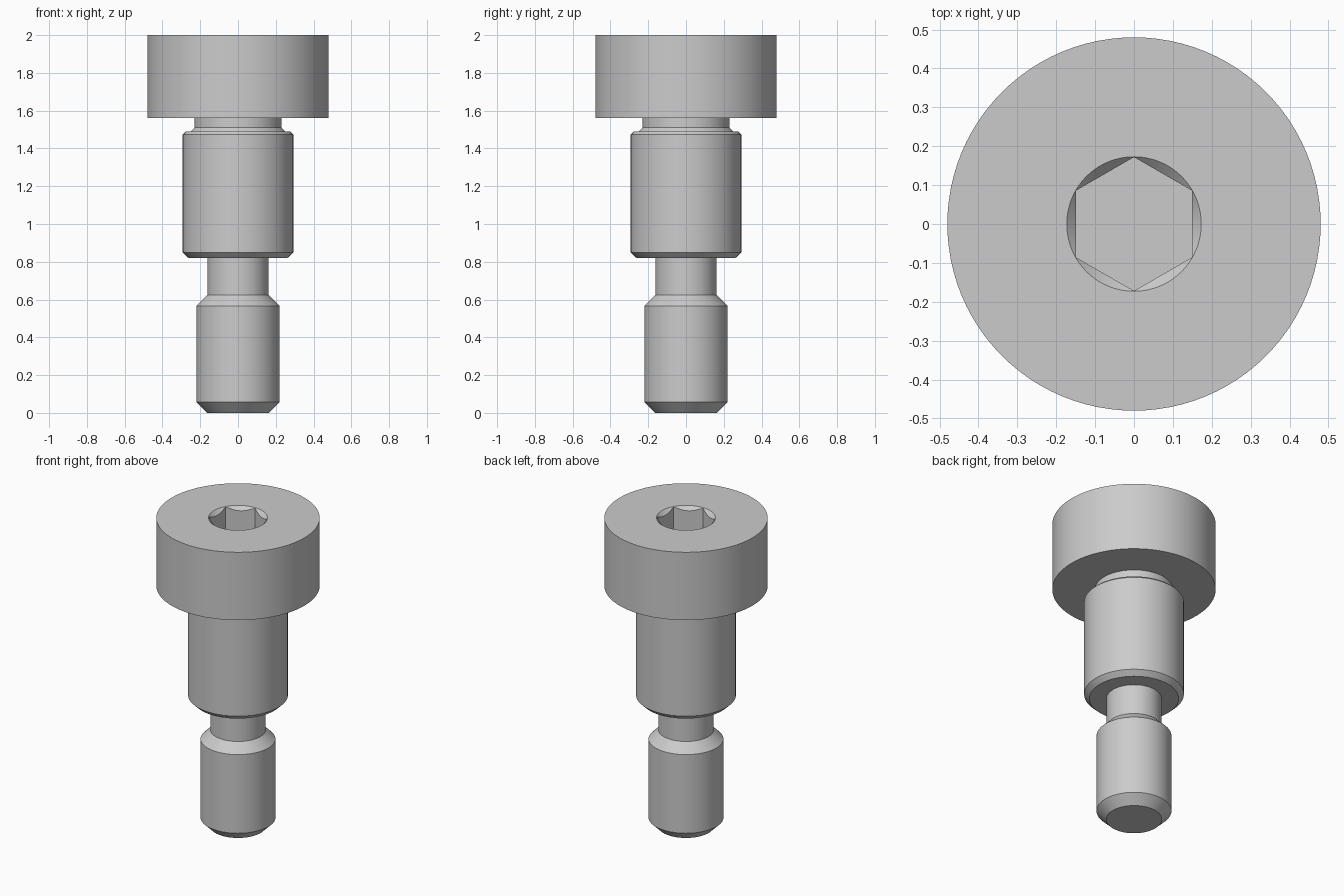
import bpy, bmesh, math

if "Cube" in bpy.data.objects:
    bpy.data.objects.remove(bpy.data.objects["Cube"], do_unlink=True)

steel = bpy.data.materials.new("plain_steel")
steel.use_nodes = True
grey = (0.6, 0.6, 0.6, 1)
steel.diffuse_color = grey
steel.node_tree.nodes["Principled BSDF"].inputs["Base Color"].default_value = grey


def lathe(name, profile, sides=96, turn=0.0):
    """Closed solid of revolution from (radius, height) points, bottom to top."""
    bm = bmesh.new()
    rings = [[bm.verts.new((r * math.cos(turn + math.tau * i / sides),
                            r * math.sin(turn + math.tau * i / sides), z))
              for i in range(sides)] for r, z in profile]
    for low, high in zip(rings, rings[1:]):
        for i in range(sides):
            j = (i + 1) % sides
            bm.faces.new((low[i], low[j], high[j], high[i]))
    bm.faces.new(rings[0][::-1])
    bm.faces.new(rings[-1])
    mesh = bpy.data.meshes.new(name)
    bm.to_mesh(mesh)
    bm.free()
    mesh.materials.append(steel)
    obj = bpy.data.objects.new(name, mesh)
    bpy.context.collection.objects.link(obj)
    return obj


def activate(obj):
    bpy.ops.object.select_all(action='DESELECT')
    obj.select_set(True)
    bpy.context.view_layer.objects.active = obj


def carve(obj, cutter):
    cutter.hide_render = True
    mod = obj.modifiers.new("carve", 'BOOLEAN')
    mod.operation = 'DIFFERENCE'
    mod.solver = 'EXACT'
    mod.object = cutter
    activate(obj)
    bpy.ops.object.modifier_apply(modifier=mod.name)
    bpy.data.objects.remove(cutter, do_unlink=True)


# Cylindrical head with a countersunk hexagon socket
head = lathe("head", [(0.48, 1.56), (0.48, 2.0)])
carve(head, lathe("hex_cutter", [(0.172, 1.78), (0.172, 2.1)], 6, math.pi / 2))
carve(head, lathe("countersink_cutter", [(0.073, 1.9), (0.273, 2.1)]))

# Ground shoulder with undercut neck below the head
shoulder = lathe("shoulder", [
    (0.262, 0.82), (0.293, 0.85), (0.293, 1.473), (0.275, 1.49),
    (0.25, 1.49), (0.23, 1.51), (0.23, 1.58)])

# Threaded end with relief groove and chamfers
threaded_end = lathe("threaded_end", [
    (0.163, 0.0), (0.22, 0.057), (0.22, 0.567), (0.162, 0.625), (0.162, 0.84)])

for part in (head, shoulder, threaded_end):
    activate(part)
    bpy.ops.object.shade_smooth_by_angle(angle=math.radians(25))
